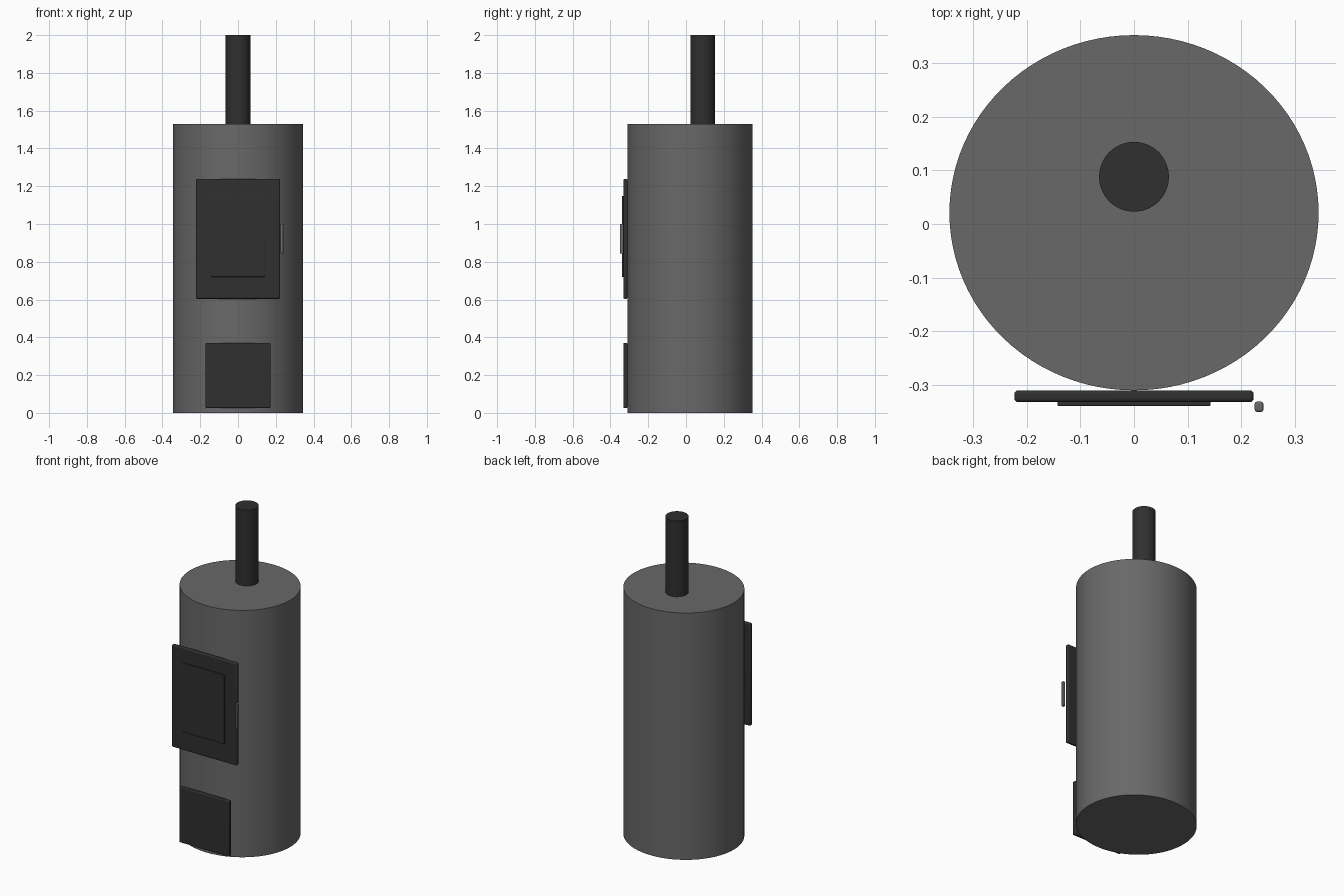
import bpy
import math

if "Cube" in bpy.data.objects:
    bpy.data.objects.remove(bpy.data.objects["Cube"])


def make_material(name, value):
    mat = bpy.data.materials.new(name)
    mat.diffuse_color = (value, value, value, 1)
    mat.use_nodes = True
    mat.node_tree.nodes["Principled BSDF"].inputs["Base Color"].default_value = mat.diffuse_color
    return mat


GREY = make_material("steel grey", 0.14)
BLACK = make_material("cast iron black", 0.029)


def finish(obj, name, mat):
    obj.name = name
    obj.data.materials.append(mat)
    bpy.ops.object.transform_apply(location=False, rotation=False, scale=True)


def cylinder(name, y, rx, ry, z0, z1, mat):
    bpy.ops.mesh.primitive_cylinder_add(
        vertices=96, radius=1, depth=z1 - z0, location=(0, y, (z0 + z1) / 2))
    obj = bpy.context.object
    obj.scale = (rx, ry, 1)
    finish(obj, name, mat)
    bpy.ops.object.shade_smooth_by_angle(angle=math.radians(30))


def plate(name, x, y, z, mat, bevel):
    """Rounded box from (min, max) pairs on each axis."""
    spans = (x, y, z)
    bpy.ops.mesh.primitive_cube_add(size=1, location=[(a + b) / 2 for a, b in spans])
    obj = bpy.context.object
    obj.scale = [b - a for a, b in spans]
    finish(obj, name, mat)
    mod = obj.modifiers.new("rounded edges", 'BEVEL')
    mod.width = bevel
    mod.segments = 3
    bpy.ops.object.shade_smooth_by_angle(angle=math.radians(30))


# Slightly oval stove drum and its flue
cylinder("stove_body", 0.021, 0.344, 0.331, 0, 1.53, GREY)
cylinder("flue_pipe", 0.088, 0.065, 0.065, 1.53, 2.0, BLACK)

# Fire door with its raised pane and side handle
plate("fire_door", (-0.223, 0.223), (-0.332, -0.31), (0.604, 1.238), BLACK, 0.007)
plate("door_pane", (-0.143, 0.143), (-0.339, -0.331), (0.72, 1.148), BLACK, 0.002)
plate("door_handle", (0.225, 0.241), (-0.35, -0.331), (0.843, 1.0), GREY, 0.004)

# Ash drawer front
plate("ash_door", (-0.172, 0.172), (-0.332, -0.31), (0.026, 0.37), BLACK, 0.005)
